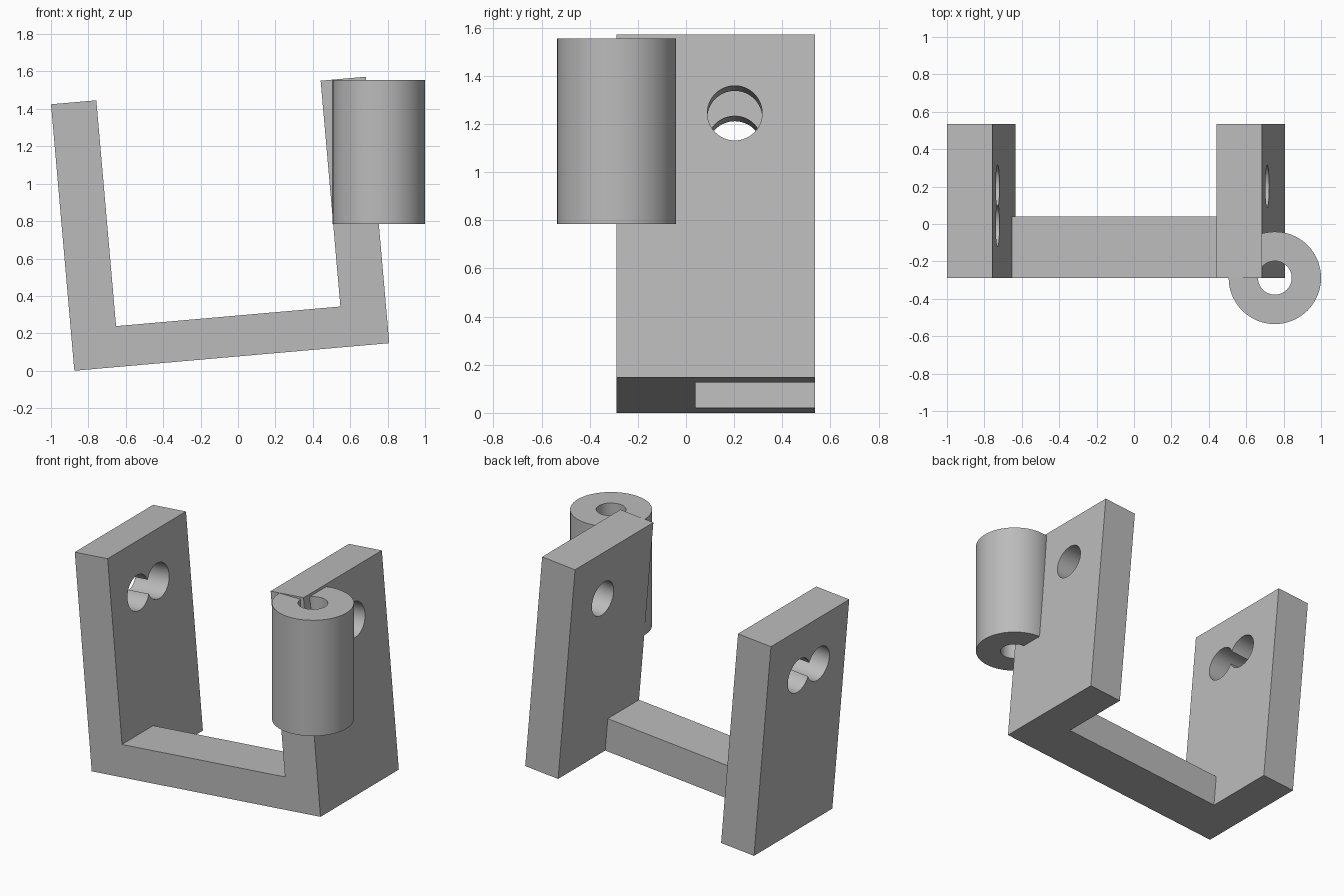
import bpy, bmesh
from math import radians, pi
from mathutils import Matrix, Vector

if "Cube" in bpy.data.objects:
    bpy.data.objects.remove(bpy.data.objects["Cube"], do_unlink=True)

# Bracket dimensions in its own untilted frame
LENGTH, HEIGHT, WALL, BASE = 1.69, 1.43, 0.243, 0.218
FRONT, BAR_BACK, BACK = -0.288, 0.04, 0.535
TILT = Matrix.Translation((-0.875, 0, 0)) @ Matrix.Rotation(radians(-5), 4, 'Y')

grey = bpy.data.materials.new("light grey")
grey.use_nodes = True
colour = (0.5, 0.5, 0.5, 1)
grey.diffuse_color = colour
grey.node_tree.nodes["Principled BSDF"].inputs["Base Color"].default_value = colour


def make_object(name, bm):
    bmesh.ops.recalc_face_normals(bm, faces=bm.faces)
    mesh = bpy.data.meshes.new(name)
    bm.to_mesh(mesh)
    bm.free()
    mesh.materials.append(grey)
    obj = bpy.data.objects.new(name, mesh)
    bpy.context.collection.objects.link(obj)
    return obj


def extrude_back(bm, faces, distance):
    """Extrude faces along +y and return the new end faces."""
    geom = bmesh.ops.extrude_face_region(bm, geom=faces)["geom"]
    verts = [g for g in geom if isinstance(g, bmesh.types.BMVert)]
    bmesh.ops.translate(bm, verts=verts, vec=(0, distance, 0))
    return [g for g in geom if isinstance(g, bmesh.types.BMFace)]


def smooth(obj):
    bpy.ops.object.select_all(action='DESELECT')
    obj.select_set(True)
    bpy.context.view_layer.objects.active = obj
    bpy.ops.object.shade_smooth_by_angle(angle=radians(30))


# U bracket: front profile, with the two walls carried further back than the bar
bm = bmesh.new()
inner = LENGTH - WALL
regions = [
    [(0, 0), (WALL, 0), (WALL, BASE), (WALL, HEIGHT), (0, HEIGHT)],
    [(WALL, 0), (inner, 0), (inner, BASE), (WALL, BASE)],
    [(inner, 0), (LENGTH, 0), (LENGTH, HEIGHT), (inner, HEIGHT), (inner, BASE)],
]
profile = [bm.faces.new([bm.verts.new((x, FRONT, z)) for x, z in r]) for r in regions]
bmesh.ops.remove_doubles(bm, verts=bm.verts, dist=0.0001)
ends = extrude_back(bm, list(bm.faces), BAR_BACK - FRONT)
if not any(all(abs(v.co.y - FRONT) < 1e-5 for v in f.verts) for f in bm.faces):
    bmesh.ops.holes_fill(bm, edges=[e for e in bm.edges if e.is_boundary])
for face in ends:
    x = face.calc_center_median().x
    if x < WALL or x > inner:
        extrude_back(bm, [face], BACK - BAR_BACK)
bmesh.ops.dissolve_limit(bm, angle_limit=radians(1), verts=bm.verts, edges=bm.edges)
bmesh.ops.transform(bm, matrix=TILT, verts=bm.verts)
bracket = make_object("bracket", bm)

# Wall holes: an overlapping pair on the left end, one on the right
for x, y in [(WALL / 2, 0.2025), (WALL / 2, -0.006), (LENGTH - WALL / 2, 0.2025)]:
    bm = bmesh.new()
    place = TILT @ Matrix.Translation((x, y, 1.102)) @ Matrix.Rotation(pi / 2, 4, 'Y')
    bmesh.ops.create_cone(bm, cap_ends=True, segments=64, radius1=0.114,
                          radius2=0.114, depth=0.4, matrix=place)
    cutter = make_object("hole_cutter", bm)
    cutter.hide_render = True
    cut = bracket.modifiers.new("hole", 'BOOLEAN')
    cut.operation, cut.solver, cut.object = 'DIFFERENCE', 'EXACT', cutter
    bpy.context.view_layer.objects.active = bracket
    bpy.ops.object.modifier_apply(modifier=cut.name)
    bpy.data.objects.remove(cutter, do_unlink=True)
smooth(bracket)

# Upright sleeve on the front edge of the right-hand wall
bm = bmesh.new()
ring = [(0.09, 0.785), (0.247, 0.785), (0.247, 1.555), (0.09, 1.555)]
loop = [bm.verts.new((r, 0, z)) for r, z in ring]
edges = [bm.edges.new((loop[i], loop[(i + 1) % 4])) for i in range(4)]
bmesh.ops.spin(bm, geom=loop + edges, cent=(0, 0, 0), axis=(0, 0, 1),
               angle=2 * pi, steps=64, use_merge=True)
bmesh.ops.remove_doubles(bm, verts=bm.verts, dist=0.0001)
bmesh.ops.translate(bm, verts=bm.verts, vec=Vector((0.753, FRONT, 0)))
smooth(make_object("sleeve", bm))
